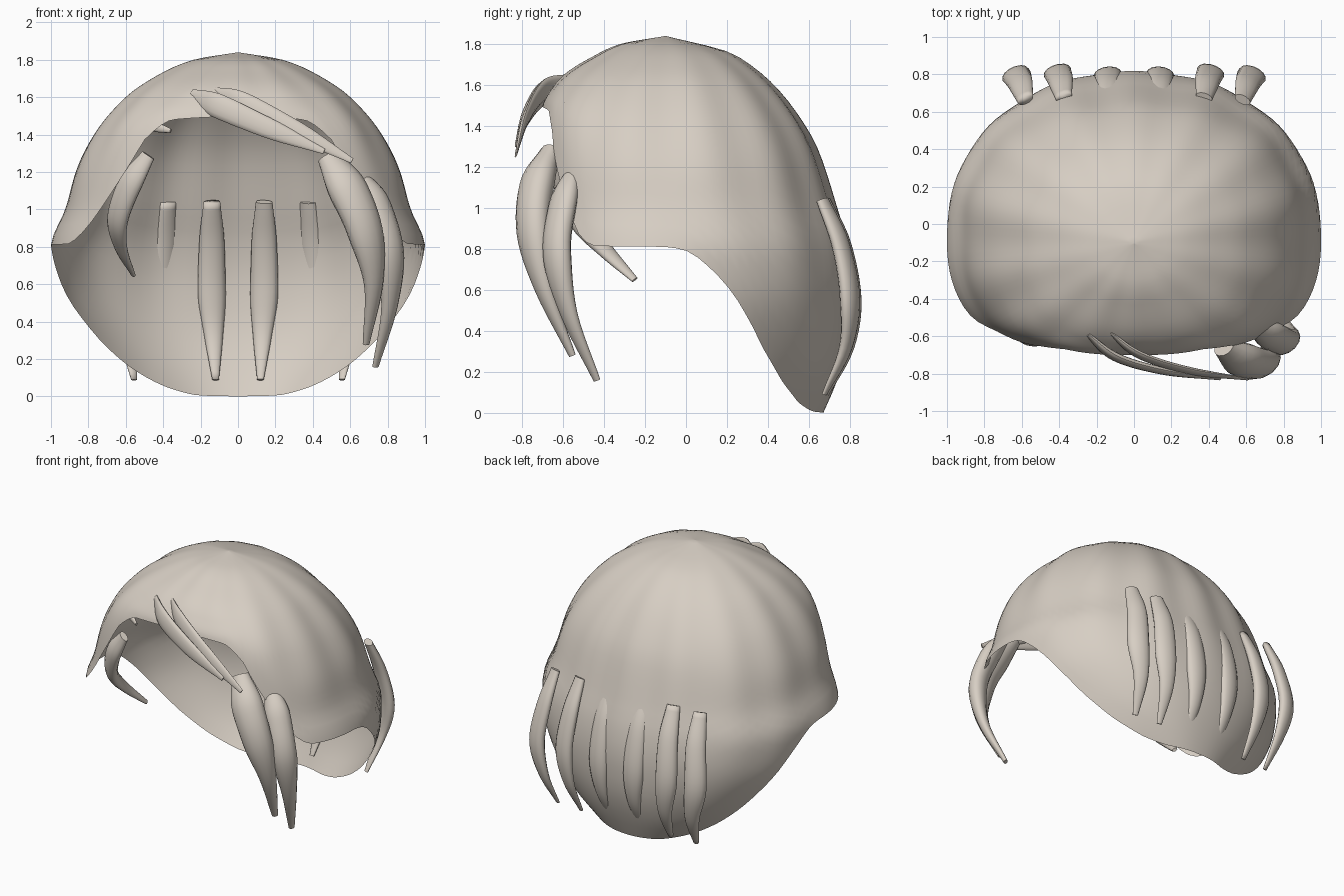
import bpy, math
from mathutils import Vector

if "Cube" in bpy.data.objects:
    bpy.data.objects.remove(bpy.data.objects["Cube"])

mat = bpy.data.materials.new("warm_ivory")
mat.diffuse_color = (0.68, 0.62, 0.55, 1)
mat.use_nodes = True
mat.node_tree.nodes["Principled BSDF"].inputs["Base Color"].default_value = mat.diffuse_color


def interp(table, v):
    """Smooth (monotone cubic) lookup in a sorted list of (key, value)."""
    if v <= table[0][0]:
        return table[0][1]
    if v >= table[-1][0]:
        return table[-1][1]
    s = [(b[1] - a[1]) / (b[0] - a[0]) for a, b in zip(table, table[1:])]
    m = [s[0]] + [2 * p * q / (p + q) if p * q > 0 else 0 for p, q in zip(s, s[1:])] + [s[-1]]
    for i in range(len(s)):
        (x0, y0), (x1, y1) = table[i], table[i + 1]
        if v <= x1:
            h = x1 - x0
            t = (v - x0) / h
            return ((1 + 2 * t) * (1 - t) ** 2 * y0 + t * (1 - t) ** 2 * h * m[i]
                    + t * t * (3 - 2 * t) * y1 + t * t * (t - 1) * h * m[i + 1])


def make(name, verts, faces):
    me = bpy.data.meshes.new(name)
    me.from_pydata(verts, [], faces)
    me.materials.append(mat)
    me.shade_smooth()
    ob = bpy.data.objects.new(name, me)
    bpy.context.collection.objects.link(ob)
    return ob


# Hair cap: half width, back depth and front depth by height; rim height by angle from front
TOP, CY = 1.84, -0.1
WIDTH = [(0, .52), (.1, .68), (.3, .84), (.6, .98), (.8, 1.0), (1.0, .925), (1.2, .87),
         (1.4, .77), (1.6, .6), (1.7, .46), (1.8, .24), (1.84, 0)]
BACK = [(0, .67), (.1, .715), (.3, .785), (.45, .81), (.6, .815), (.8, .79), (1.0, .73), (1.1, .7),
        (1.3, .63), (1.47, .53), (1.6, .425), (1.7, .31), (1.76, .21), (1.84, -.1)]
FRONT = [(.8, .62), (1.3, .62), (1.5, .6), (1.6, .54), (1.66, .48), (1.74, .35), (1.8, .22), (1.84, 0)]
RIM = [(0, 1.5), (31, 1.48), (41, 1.39), (47, 1.24), (56, 1.03), (64, .86), (69, .815), (90, .81),
       (96, .79), (101, .73), (108, .61), (115, .46), (124, .29), (137, .135), (152, .04), (165, .005), (180, 0)]

N, R = 120, 30
verts, faces = [(0, CY, TOP)], []
for j in range(1, R + 1):
    for i in range(N):
        deg = 360 * i / N
        ph = math.radians(deg)
        rim = interp(RIM, min(deg, 360 - deg))
        t = j / R
        z = TOP - (TOP - rim) * t ** 1.6
        sx, cy = math.sin(ph), -math.cos(ph)
        a = interp(WIDTH, z)
        if cy < 0:
            b, n = interp(FRONT, z), 2 + .9 * min(1, (TOP - z) / .4)
        else:
            b, n = interp(BACK, z) - CY, 2 + .22 * min(1, (TOP - z) / .4)
        n = n + (2.4 - n) * abs(sx) ** 8
        r = ((abs(sx) / a) ** n + (abs(cy) / b) ** n) ** (-1 / n)
        r *= 1 + .012 * math.cos(14 * ph) * math.sin(math.pi * min(1, t * 1.1)) # soft flutes
        verts.append((r * sx, CY + r * cy, z))
for i in range(N):
    k = (i + 1) % N
    faces.append((0, 1 + i, 1 + k))
    for j in range(R - 1):
        p, q = 1 + j * N, 1 + (j + 1) * N
        faces.append((p + i, q + i, q + k, p + k))
make("hair_cap", verts, faces)


def strand(name, pts, widths, flat=.5, mirror=False):
    """Tapered lock with an oval section swept along a smooth path."""
    keys = [i / (len(pts) - 1) for i in range(len(pts))]
    P = [Vector(p) for p in pts]
    P = [2 * P[0] - P[1]] + P + [2 * P[-1] - P[-2]]
    S, C = 24, 14

    def at(t):
        f = min(max(t, 0), 1) * (len(pts) - 1)
        i = min(int(f), len(pts) - 2)
        u = f - i
        a, b, c, d = P[i:i + 4]
        return .5 * (2 * b + (c - a) * u + (2 * a - 5 * b + 4 * c - d) * u * u
                     + (3 * b - a - 3 * c + d) * u ** 3)

    verts, faces = [], []
    for s in range(S + 1):
        t = s / S
        p = at(t)
        tan = (at(t + .01) - at(t - .01)).normalized()
        side = tan.cross(Vector((p.x * .6, p.y, 0))).normalized()
        out = side.cross(tan)
        w = interp(list(zip(keys, widths)), t)
        for c in range(C):
            g = 2 * math.pi * c / C
            verts.append(p + side * w * math.cos(g) + out * w * flat * math.sin(g))
    for s in range(S):
        for c in range(C):
            d = (c + 1) % C
            faces.append((s * C + c, s * C + d, s * C + C + d, s * C + C + c))
    faces += [tuple(range(C))[::-1], tuple(range(S * C, S * C + C))]
    ob = make(name, verts, faces)
    bpy.context.view_layer.objects.active = ob
    ob.select_set(True)
    bpy.ops.object.shade_smooth_by_angle(angle=math.radians(50))
    ob.select_set(False)
    if mirror:
        make(name + "_mirrored", [(-v.x, v.y, v.z) for v in verts], [f[::-1] for f in faces])


# Six locks hanging down the back
for name, x0, x1, x2, dy in (("inner", .14, .14, .12, 0), ("middle", .375, .41, .36, .012), ("outer", .58, .635, .555, 0)):
    strand("back_lock_" + name,
           [(x0, .665 + dy, 1.04), ((x0 + x1) / 2, .755 + dy, .82), (x1, .80 + dy, .56),
            ((x1 + x2) / 2, .78 + dy, .32), (x2, .675 + dy, .09)],
           [.045, .068, .075, .05, .018], .55, True)

# Locks framing the face
strand("left_face_lock", [(-.48, -.62, 1.29), (-.58, -.60, 1.13), (-.645, -.52, .94), (-.625, -.39, .79), (-.56, -.25, .65)],
       [.04, .07, .065, .045, .018], .6)
strand("right_face_lock_front", [(.48, -.66, 1.28), (.59, -.73, 1.1), (.68, -.745, .88), (.725, -.69, .6), (.685, -.555, .28)],
       [.06, .11, .10, .055, .02], .75)
strand("right_face_lock_rear", [(.65, -.55, 1.18), (.74, -.60, 1.02), (.81, -.63, .78), (.81, -.57, .48), (.735, -.435, .16)],
       [.045, .085, .085, .05, .02], .7)

# Swept fringe
strand("fringe_lower", [(-.25, -.59, 1.61), (-.1, -.71, 1.55), (.15, -.785, 1.44), (.46, -.83, 1.31)],
       [.035, .065, .055, .015], .35)
strand("fringe_upper", [(-.13, -.58, 1.625), (.03, -.70, 1.57), (.3, -.785, 1.43), (.61, -.83, 1.26)],
       [.03, .055, .05, .015], .35)
strand("fringe_small", [(-.52, -.55, 1.46), (-.44, -.60, 1.44), (-.36, -.65, 1.42)], [.015, .025, .012], .6)
